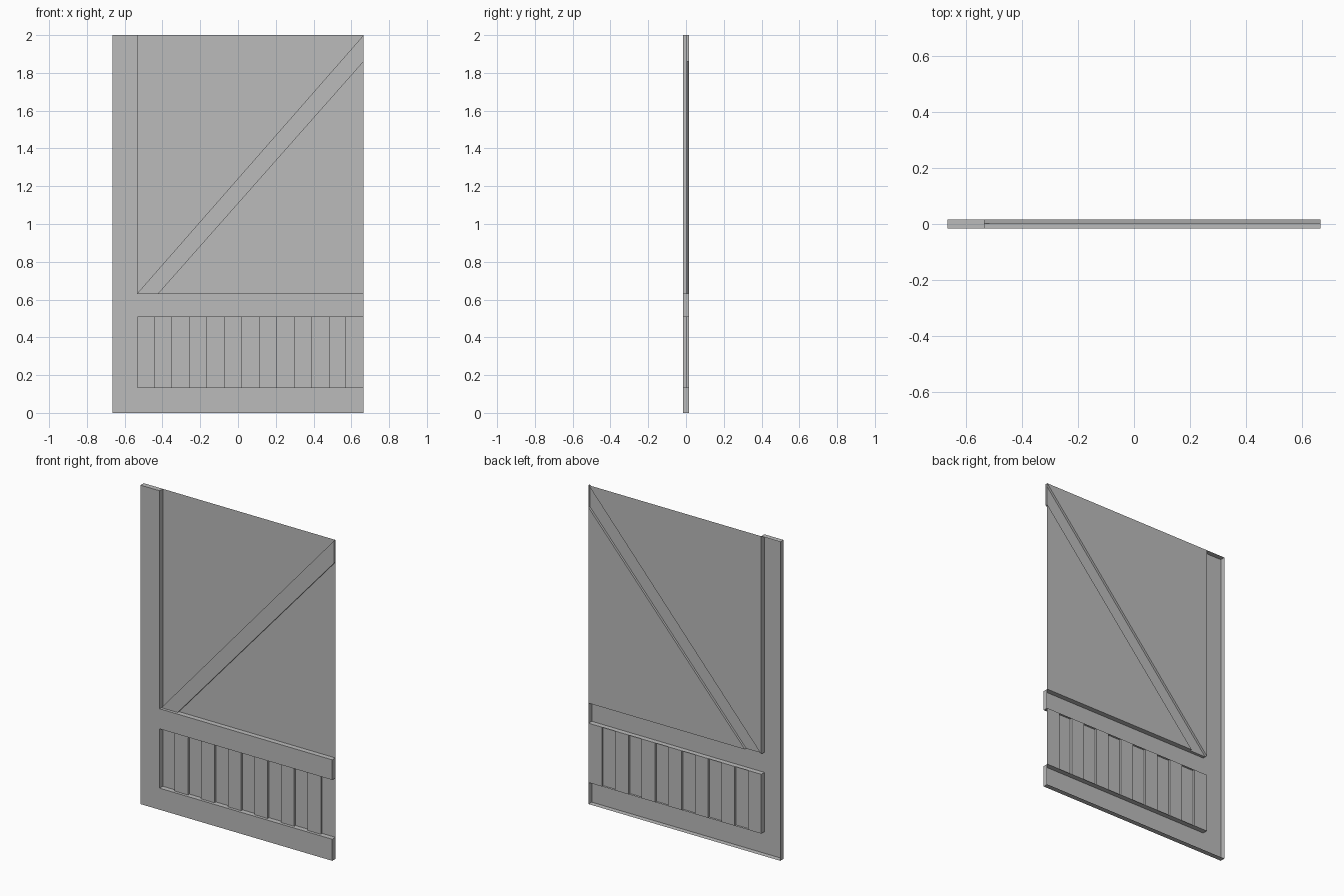
import bpy
import bmesh

if "Cube" in bpy.data.objects:
    bpy.data.objects.remove(bpy.data.objects["Cube"], do_unlink=True)

# One plain grey for the whole wall piece
grey = bpy.data.materials.new("plain_grey")
grey.use_nodes = True
grey.diffuse_color = (0.5, 0.5, 0.5, 1)
grey.node_tree.nodes["Principled BSDF"].inputs["Base Color"].default_value = (0.5, 0.5, 0.5, 1)

# Main dimensions: outer edges, post edge, rail heights, depth levels
LEFT, RIGHT, POST = -0.665, 0.665, -0.533
TOP, LOW_RAIL, MID_LOW, MID_TOP = 2.0, 0.135, 0.507, 0.633
FRONT, MIDDLE, BACK = -0.016, 0.002, 0.016
BRACE_FOOT, BRACE_END = -0.42, 1.86


def shell(name, outline, y, walls=()):
    """Flat sheet facing front; walls are (start, end, back depth) edge returns."""
    bm = bmesh.new()
    bm.faces.new([bm.verts.new((x, y, z)) for x, z in outline])
    for (px, pz), (qx, qz), back in walls:
        corners = ((px, y, pz), (px, back, pz), (qx, back, qz), (qx, y, qz))
        bm.faces.new([bm.verts.new(c) for c in corners])
    bmesh.ops.remove_doubles(bm, verts=bm.verts, dist=0.0001)
    mesh = bpy.data.meshes.new(name)
    bm.to_mesh(mesh)
    bm.free()
    mesh.materials.append(grey)
    obj = bpy.data.objects.new(name, mesh)
    bpy.context.collection.objects.link(obj)
    return obj


def rect(x0, x1, z0, z1):
    return [(x0, z0), (x1, z0), (x1, z1), (x0, z1)]


# Upright post, open at the back
a, b, c, d = post = rect(LEFT, POST, 0, TOP)
shell("post", post, FRONT, [
    (a, b, BACK), (c, d, BACK), (d, a, BACK),
    ((POST, MID_TOP), c, BACK),
    ((POST, LOW_RAIL), (POST, MID_LOW), BACK)])

# Bottom and middle rails, open at the back
a, b, c, d = rail = rect(POST, RIGHT, 0, LOW_RAIL)
shell("bottom_rail", rail, FRONT, [(a, b, BACK), (b, c, BACK), (c, d, BACK)])

a, b, c, d = rail = rect(POST, RIGHT, MID_LOW, MID_TOP)
foot = (BRACE_FOOT, MID_TOP)
shell("middle_rail", rail, FRONT, [
    (a, b, BACK), (b, c, BACK), (c, foot, BACK), (foot, d, MIDDLE)])

# Diagonal brace, set halfway back
corner, tip, end = (POST, MID_TOP), (RIGHT, TOP), (RIGHT, BRACE_END)
shell("diagonal_brace", [corner, foot, end, tip], MIDDLE, [
    (foot, end, BACK), (end, tip, BACK), (tip, corner, BACK)])

# Plaster panels either side of the brace
shell("upper_panel", [corner, tip, (POST, TOP)], BACK)
shell("lower_panel", [foot, (RIGHT, MID_TOP), end], BACK)

# Lower infill of alternating raised and sunken boards
COUNT = 13
step = (RIGHT - POST) / COUNT
for i in range(COUNT):
    x0 = POST + i * step
    a, b, c, d = board = rect(x0, x0 + step, LOW_RAIL, MID_LOW)
    if i % 2:
        shell(f"raised_board_{i}", board, MIDDLE, [(b, c, BACK), (d, a, BACK)])
    else:
        shell(f"sunken_board_{i}", board, BACK)
